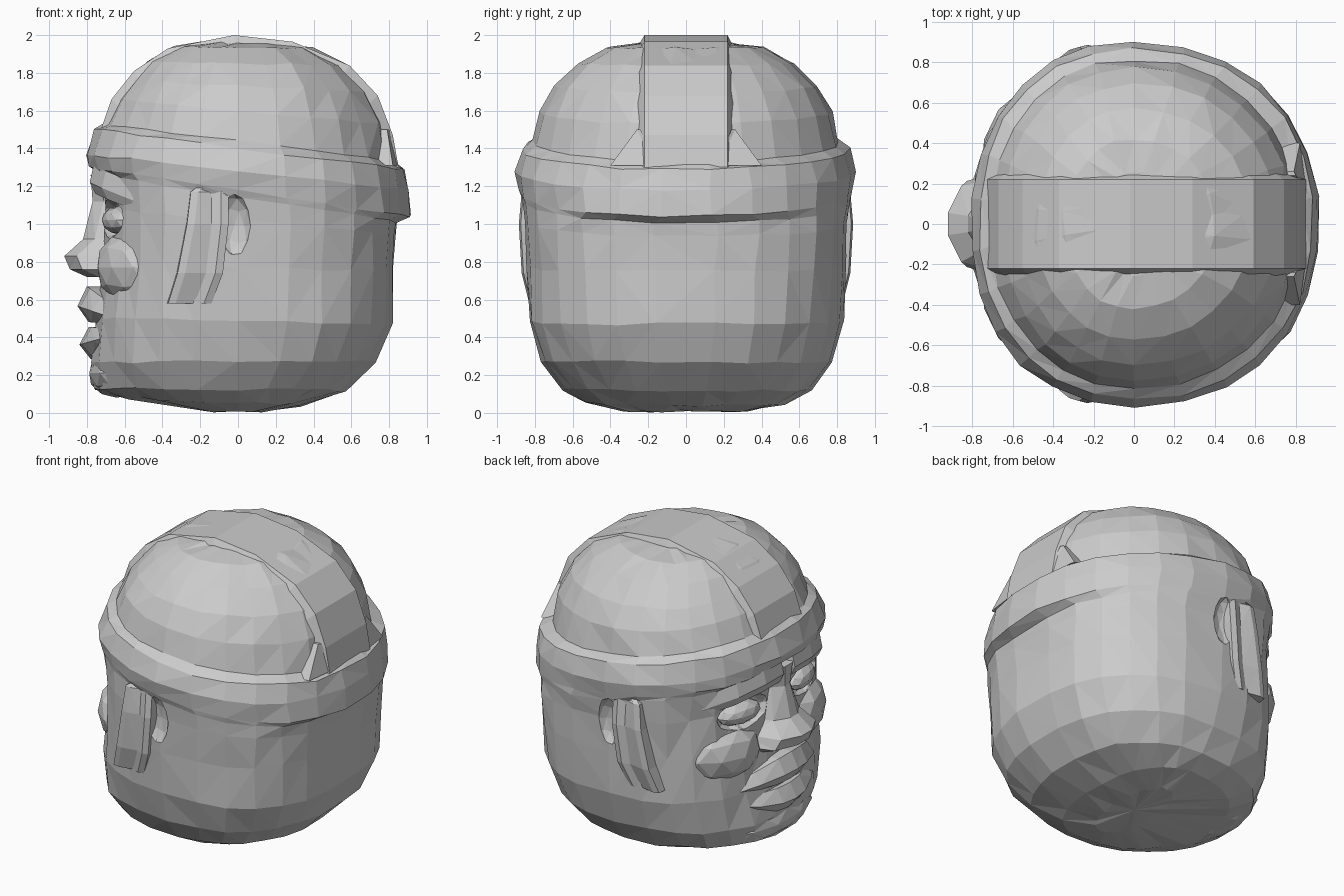
import bpy, bmesh, math, random
from mathutils import Vector

if "Cube" in bpy.data.objects:
    bpy.data.objects.remove(bpy.data.objects["Cube"])

random.seed(4)


def bridge(name, rings, jitter=0.0):
    """Skin a list of equal-length point rings, cap the ends, keep flat triangles."""
    bm = bmesh.new()
    vr = [[bm.verts.new(Vector(p) + Vector([random.uniform(-jitter, jitter) for _ in range(3)]))
           for p in r] for r in rings]
    n = len(vr[0])
    for a, b in zip(vr, vr[1:]):
        for i in range(n):
            j = (i + 1) % n
            bm.faces.new((a[i], a[j], b[j], b[i]))
    caps = [bm.faces.new(vr[0][::-1]), bm.faces.new(vr[-1])]
    if n > 12:
        bmesh.ops.poke(bm, faces=caps)
    bmesh.ops.recalc_face_normals(bm, faces=bm.faces)
    bmesh.ops.triangulate(bm, faces=bm.faces)
    me = bpy.data.meshes.new(name)
    bm.to_mesh(me)
    bm.free()
    ob = bpy.data.objects.new(name, me)
    bpy.context.collection.objects.link(ob)
    return ob


def blob(name, loc, scale, turn=0.0):
    bpy.ops.mesh.primitive_ico_sphere_add(subdivisions=2, radius=1, location=loc)
    ob = bpy.context.object
    ob.name = name
    ob.scale = scale
    ob.rotation_euler.z = turn
    return ob


def oval(zf, zb, xf, xb, hy, n, seg=26):
    """Tilted superellipse ring: zf/xf at the face, zb/xb at the back."""
    pts = []
    for i in range(seg):
        t = 2 * math.pi * (i + 0.5) / seg
        c, s = math.cos(t), math.sin(t)
        x = math.copysign(abs(c) ** (2 / n), c) * (xb if c > 0 else xf)
        y = math.copysign(abs(s) ** (2 / n), s) * hy
        pts.append((x, y, zf + (zb - zf) * (x + xf) / (xf + xb)))
    return pts


# head: jaw, cheeks, flared headband, ledge, cap
levels = [
    (.01, .01, .15, .14, .33, 2.2),
    (.08, .04, .61, .33, .54, 2.2),
    (.13, .12, .76, .57, .66, 2.3),
    (.27, .27, .78, .73, .77, 2.4),
    (.50, .47, .75, .82, .83, 2.5),
    (.80, .75, .72, .83, .845, 2.5),
    (1.08, .94, .70, .835, .855, 2.6),
    (1.26, 1.01, .72, .845, .865, 2.55),
    (1.30, 1.04, .79, .915, .88, 2.25),
    (1.37, 1.18, .81, .905, .90, 2.2),
    (1.50, 1.29, .765, .885, .865, 2.2),
    (1.53, 1.33, .71, .825, .81, 2.15),
    (1.66, 1.53, .65, .785, .77, 2.15),
    (1.76, 1.70, .575, .71, .69, 2.15),
    (1.86, 1.84, .48, .58, .57, 2.1),
    (1.935, 1.93, .35, .40, .42, 2.1),
    (1.96, 1.955, .20, .22, .26, 2.0),
]
head = bridge("head", [oval(*l) for l in levels], 0.008)

# raised strip over the crown
path = [(-.74, 1.46), (-.67, 1.66), (-.55, 1.81), (-.37, 1.93), (-.02, 2.0),
        (.29, 1.965), (.59, 1.84), (.74, 1.68), (.82, 1.47), (.85, 1.30)]
strip = []
for x, z in path:
    xi, zi = x * .9, 1.0 + (z - 1.0) * .9
    strip.append([(xi, -.28, zi), (x, -.22, z), (x, .22, z), (xi, .27, zi)])
bridge("crown_strip", strip)

# nose
nose = [(.72, -.80, .22), (.76, -.89, .25), (.83, -.92, .22),
        (.92, -.82, .16), (1.12, -.77, .11), (1.26, -.78, .17)]
bridge("nose", [[(-.6, -w - .03, z), (x * .95 + .02, -w * .85, z), (x, -w * .25, z),
                 (x, w * .25, z), (x * .95 + .02, w * .85, z), (-.6, w + .03, z)]
                for z, x, w in nose])


# lips: bars swept across the face, thinning to the corners
def lip(name, z, tip, h, droop):
    rings = []
    for y in (-.40, -.28, -.12, 0, .12, .28, .40):
        k = (abs(y) / .40) ** 2
        x = tip + .16 * k
        zz = z + droop * k
        hh = h * (1 - .6 * k)
        rings.append([(-.55, y, zz - hh), (x + .06, y, zz - hh), (x, y, zz - hh * .1),
                      (x + .05, y, zz + hh), (-.55, y, zz + hh)])
    bridge(name, rings)


lip("upper_lip", .575, -.85, .095, -.06)
lip("lower_lip", .37, -.84, .085, .04)

# mouth mound and rounded chin
blob("mouth_mound", (-.60, 0, .50), (.165, .42, .24))
blob("chin", (-.64, 0, .21), (.155, .40, .13))

cutters = []
for s, side in ((-1, "right"), (1, "left")):
    # eye, brow and cheek
    blob("eye_" + side, (-.63, s * .33, 1.02), (.085, .17, .075), s * -.25)
    brow = [(.06, -.785, 1.22), (.25, -.785, 1.22), (.45, -.72, 1.19),
            (.62, -.57, 1.13), (.74, -.42, 1.08)]
    bridge("brow_" + side, [[(x + .15, s * (y - .04), z - .05), (x + .03, s * y, z - .06),
                             (x, s * y, z), (x + .02, s * y, z + .09),
                             (x + .15, s * (y - .04), z + .09)] for y, x, z in brow])
    blob("cheek_" + side, (-.56, s * .42, .77), (.17, .27, .20), s * -.45)

    # ear: broad plate with a raised front rim and a sunken middle
    ear = [(.58, -.38, -.14, .83), (.74, -.33, -.08, .87),
           (1.0, -.28, -.05, .885), (1.17, -.26, -.05, .87), (1.2, -.22, -.1, .855)]
    bridge("ear_" + side, [[(a, s * .7, z), (a + .01, s * (y - .01), z), (a + .05, s * y, z),
                            (b - .09, s * (y - .02), z), (b - .04, s * y, z),
                            (b, s * (y - .01), z), (b, s * .7, z)] for z, a, b, y in ear])

    # notch cutters behind the ear and around the eye
    cutters.append(blob("ear_notch_cutter_" + side, (-.02, s * .87, .99), (.09, .07, .17)))
    cutters.append(blob("eye_socket_cutter_" + side, (-.68, s * .33, 1.03),
                        (.09, .23, .11), s * -.25))

    # small pointed wedge beside the rear end of the crown strip
    bridge("rear_wedge_" + side, [
        [(.70, s * .40, 1.31), (.82, s * .40, 1.31), (.85, s * .17, 1.31), (.70, s * .17, 1.31)],
        [(.74, s * .26, 1.5), (.79, s * .26, 1.5), (.80, s * .24, 1.5), (.74, s * .24, 1.5)]])

for c in cutters:
    c.hide_render = True
    c.display_type = 'WIRE'
    m = head.modifiers.new(c.name, 'BOOLEAN')
    m.operation = 'DIFFERENCE'
    m.object = c
    m.solver = 'EXACT'
